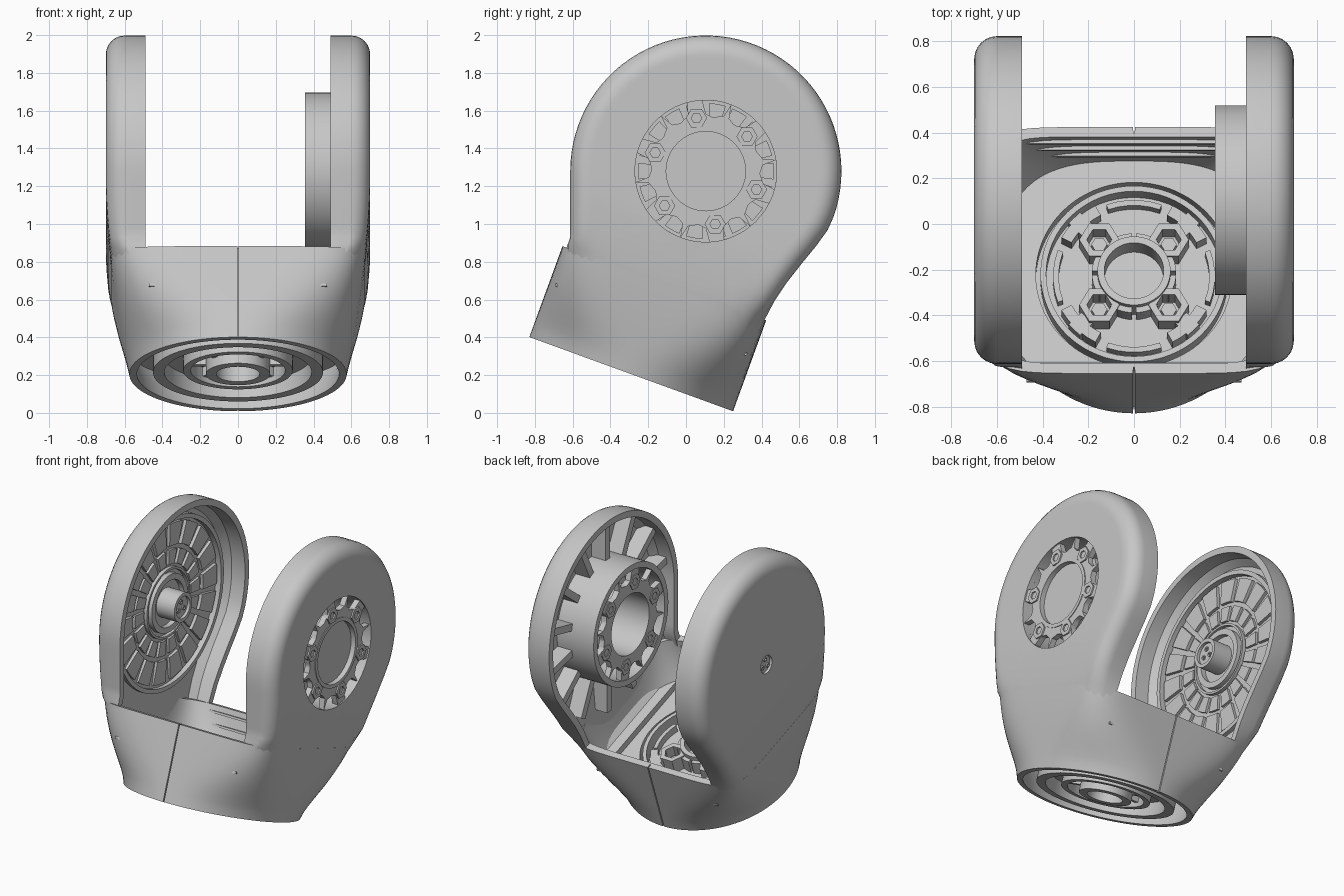
import bpy, bmesh
from math import sin, cos, pi, radians
from mathutils import Vector, Matrix

if "Cube" in bpy.data.objects:
    bpy.data.objects.remove(bpy.data.objects["Cube"])

GREY = bpy.data.materials.new("light grey")
GREY.use_nodes = True
GREY.diffuse_color = (0.57, 0.57, 0.57, 1)
GREY.node_tree.nodes["Principled BSDF"].inputs["Base Color"].default_value = GREY.diffuse_color

# Frames: the tilted base (x, across, along its axis) and the sides (y, z, x)
TILT = radians(20)
AXIS = Vector((0, sin(TILT), cos(TILT)))
ACROSS = Vector((0, cos(TILT), -sin(TILT)))
FOOT = Vector((0, -0.29, 0.205))
HUB = Vector((0.105, 1.28))


def base(p):
    return FOOT + Vector((p[0], 0, 0)) + ACROSS * p[1] + AXIS * p[2]


def right(p):
    return Vector((p[2], HUB.x + p[0], HUB.y + p[1]))


def left(p):
    return Vector((-p[2], HUB.x + p[0], HUB.y + p[1]))


# Shape helpers
def loft(name, frame, loops, ring=False):
    bm = bmesh.new()
    rows = [[bm.verts.new(frame(p)) for p in loop] for loop in loops]
    pairs = list(zip(rows, rows[1:])) + ([(rows[-1], rows[0])] if ring else [])
    for a, b in pairs:
        for i in range(len(a)):
            j = (i + 1) % len(a)
            bm.faces.new((a[i], a[j], b[j], b[i]))
    if not ring:
        bm.faces.new(rows[0])
        bm.faces.new(rows[-1])
    bmesh.ops.recalc_face_normals(bm, faces=bm.faces)
    mesh = bpy.data.meshes.new(name)
    bm.to_mesh(mesh)
    bm.free()
    mesh.materials.append(GREY)
    bpy.context.collection.objects.link(bpy.data.objects.new(name, mesh))


def circle(r, h, n=64, at=(0, 0)):
    return [(at[0] + r * cos(2 * pi * i / n), at[1] + r * sin(2 * pi * i / n), h) for i in range(n)]


def tube(name, frame, r0, r1, h0, h1, n=64, at=(0, 0)):
    loft(name, frame, [circle(r, h, n, at) for r, h in ((r0, h0), (r1, h0), (r1, h1), (r0, h1))], True)


def disc(name, frame, r, h0, h1, n=48, at=(0, 0)):
    loft(name, frame, [circle(r, h0, n, at), circle(r, h1, n, at)])


def sector(name, frame, r0, r1, mid, width, h0, h1, steps=5):
    angles = [radians(mid + width * (i / steps - 0.5)) for i in range(steps + 1)]
    pts = [(r1 * cos(a), r1 * sin(a)) for a in angles] + [(r0 * cos(a), r0 * sin(a)) for a in reversed(angles)]
    loft(name, frame, [[(*p, h) for p in pts] for h in (h0, h1)])


def bar(name, frame, r0, r1, angle, width, h0, h1):
    turn = Matrix.Rotation(radians(angle), 2)
    pts = [turn @ Vector(p) for p in ((r0, -width / 2), (r1, -width / 2), (r1, width / 2), (r0, width / 2))]
    loft(name, frame, [[(p.x, p.y, h) for p in pts] for h in (h0, h1)])


# Base housing: round at the foot, squarer towards the arms, grooved at the seams
RIM = 0.512
SEAM = 0.32
bearings = sorted([3.75 * i for i in range(96)] + [q + s for q in (90, 270) for s in (-0.36, -SEAM, SEAM, 0.36)])


def half_width(u):
    return 0.575 + 0.125 * sin(min(u / 0.9, 1) * pi / 2)


def reach(c, s, u, inset):
    low, above = min(max(u, 0), RIM), max(u - RIM, 0)
    a, b = half_width(u) - inset, 0.574 + 0.5 * above - inset
    n = 2 + 5 * (low / RIM) ** 1.7 + 60 * above
    return (abs(c / a) ** n + abs(s / b) ** n) ** (-1 / n)


def section(u, inset, groove=0.0):
    loop = []
    for t in bearings:
        c, s = cos(radians(t)), sin(radians(t))
        r = reach(c, s, u, inset)
        if abs(t % 180 - 90) < SEAM + 0.01:
            r -= groove
        loop.append((r * c, r * s, u))
    return loop


def round_section(r, u):
    return [(r * cos(radians(t)), r * sin(radians(t)), u) for t in bearings]


heights = [RIM * i / 12 for i in range(13)]
loops = [round_section(r, h) for r, h in ((0.39, 0.1), (0.39, 0.01), (0.45, 0.01), (0.45, 0.17))]
loops += [section(0.17, 0.04), section(0.08, 0.04), section(0, 0.04)]
loops += [section(u, 0, 0.03) for u in heights]
loops += [section(u, 0.045) for u in reversed(heights[5:])]
loops += [section(0.2, 0.045), round_section(0.43, 0.2), round_section(0.43, 0.13)]
loft("base_housing", base, loops)

# Stiffening ribs inside the front and back panels
for side in (-90, 90):
    for u in (0.3, 0.38, 0.46):
        bar("panel_rib", base, 0.51, 0.54, side, 0.94, u, u + 0.015)

# Coupling on the base floor
tube("floor_ring", base, 0.385, 0.41, 0.12, 0.21)
tube("centre_collar", base, 0.13, 0.16, 0.12, 0.25)
for k in range(4):
    a = 45 + 90 * k
    at = (0.215 * cos(radians(a)), 0.215 * sin(radians(a)))
    tube("bolt_boss", base, 0.055, 0.088, 0.12, 0.23, 6, at)
    disc("bolt_head", base, 0.035, 0.12, 0.17, 6, at)
    bar("boss_arm", base, 0.29, 0.37, a, 0.07, 0.12, 0.21)
    sector("outer_lug", base, 0.31, 0.36, a, 34, 0.12, 0.21)
    sector("coupling_arc", base, 0.33, 0.355, a + 45, 40, 0.12, 0.18)
    for turn in (-26, 26):
        sector("boss_web", base, 0.15, 0.185, a + turn, 32, 0.12, 0.22)

# Underside rings
tube("underside_ring", base, 0.25, 0.29, 0.02, 0.11)
tube("underside_collar", base, 0.115, 0.17, 0.0, 0.11)
for k in range(8):
    bar("underside_rib", base, 0.165, 0.255, 45 * k, 0.03, 0.05, 0.11)


# Arm outline: round head running down inside the base to its floor
def line(a, b, n):
    return [Vector(a).lerp(Vector(b), i / n) for i in range(n)]


front_foot, back_foot = (-0.743, 0.583), (0.300, 0.203)
outline = line(front_foot, (-0.663, 0.788), 5) + line((-0.663, 0.788), (-0.613, 0.93), 4)
outline += line((-0.613, 0.93), (-0.613, 1.28), 7)
outline += [HUB + 0.718 * Vector((cos(radians(t)), sin(radians(t)))) for t in range(180, -21, -4)]
outline += [Vector(p) for p in ((0.75, 0.968), (0.69, 0.885), (0.61, 0.787), (0.53, 0.685), (0.47, 0.595), (0.42, 0.5))]
outline += line((0.375, 0.412), back_foot, 5) + line(back_foot, front_foot, 20)
outline = [p - HUB for p in outline]


def inset(d):
    pts = []
    for i, p in enumerate(outline):
        t = outline[(i + 1) % len(outline)] - outline[i - 1]
        pts.append(p + Vector((t.y, -t.x)).normalized() * d)
    return pts


def arm_loop(d, x, toward=0.0, r=0.0):
    loop = []
    for p in inset(d):
        q = p.lerp(p.normalized() * r, toward)
        spot = Vector((0, q.x + HUB.x, q.y + HUB.y)) - FOOT
        u, v = spot.dot(AXIS), spot.dot(ACROSS)
        w = x - (0.7 - half_width(max(u, 0))) * (x - 0.49) / 0.21
        # keep the foot of the arm within the base shell
        if u < RIM + 0.25:
            span = Vector((w, v))
            limit = reach(w / span.length, v / span.length, u, 0.004 if u < RIM - 0.04 else 0.001)
            if span.length > limit:
                span *= limit / span.length
            w = span.x
            q = q + Vector((ACROSS.y, ACROSS.z)) * (span.y - v)
        loop.append((q.x, q.y, w))
    return loop


def arm(name, frame, hole, pocket):
    steps = [1 - i / 12 for i in range(12)]
    loops = [arm_loop(0.1, 0.685, 1, hole - 0.004)] if pocket else []
    loops += [arm_loop(0.1, 0.70, t, hole) for t in steps]
    for i in range(7):
        a = pi / 2 * (1 - i / 6)
        loops.append(arm_loop(0.1 * (1 - cos(a)), 0.6 + 0.1 * sin(a)))
    loops += [arm_loop(0, 0.49), arm_loop(0.045, 0.49), arm_loop(0.05, 0.59), arm_loop(0.09, 0.64)]
    loops += [arm_loop(0.09, 0.64, t, hole) for t in reversed(steps)]
    loft(name, frame, loops, ring=not pocket)


arm("right_arm", right, 0.375, False)
arm("left_arm", left, 0.062, True)

# Right arm: bearing hub with notched flanges, nuts and fins
tube("hub_shell", right, 0.375, 0.415, 0.355, 0.66, 96)
tube("hub_sleeve", right, 0.21, 0.235, 0.36, 0.695)
disc("hub_disc", right, 0.215, 0.64, 0.66)


def notched(h):
    loop = []
    for i in range(120):
        a = 3 * i
        off = abs((a - 100 + 30) % 60 - 30)
        r = 0.378 if off < 8 or off > 28 else 0.285 + 0.02 * abs(off - 18) / 9
        loop.append((r * cos(radians(a)), r * sin(radians(a)), h))
    return loop


for h0, h1 in ((0.36, 0.40), (0.65, 0.69)):
    loft("hub_flange", right, [circle(0.22, h0, 120), notched(h0), notched(h1), circle(0.22, h1, 120)], True)
for k in range(6):
    a = radians(100 + 60 * k)
    at = (0.285 * cos(a), 0.285 * sin(a))
    tube("flange_nut", right, 0.028, 0.056, 0.66, 0.70, 6, at)
    tube("inner_nut", right, 0.028, 0.056, 0.355, 0.39, 6, at)
for k in range(14):
    bar("hub_fin", right, 0.41, 0.665, 360 / 14 * k + 12, 0.05, 0.53, 0.65)

# Left arm: ribbed inner disc with a short pivot
for r0, r1, x in ((0.16, 0.20, 0.605), (0.225, 0.24, 0.615), (0.565, 0.595, 0.60)):
    tube("disc_ring", left, r0, r1, x, 0.65)
for k in range(18):
    sector("inner_pad", left, 0.26, 0.36, 20 * k, 14, 0.622, 0.65)
    sector("outer_pad", left, 0.39, 0.545, 20 * k, 15, 0.618, 0.65)
tube("pivot_sleeve", left, 0.075, 0.10, 0.50, 0.65)
disc("pivot_core", left, 0.08, 0.52, 0.65)
for k in range(3):
    a = radians(90 + 120 * k)
    at = (0.034 * cos(a), 0.034 * sin(a))
    tube("pivot_screw", left, 0.008, 0.016, 0.512, 0.525, 16, at)
    tube("cap_screw", left, 0.008, 0.016, 0.68, 0.694, 16, at)

# Smooth shading with sharp edges kept
bpy.ops.object.select_all(action="DESELECT")
for ob in bpy.context.collection.objects:
    if ob.type == "MESH":
        ob.select_set(True)
        bpy.context.view_layer.objects.active = ob
bpy.ops.object.shade_smooth_by_angle(angle=radians(32))
